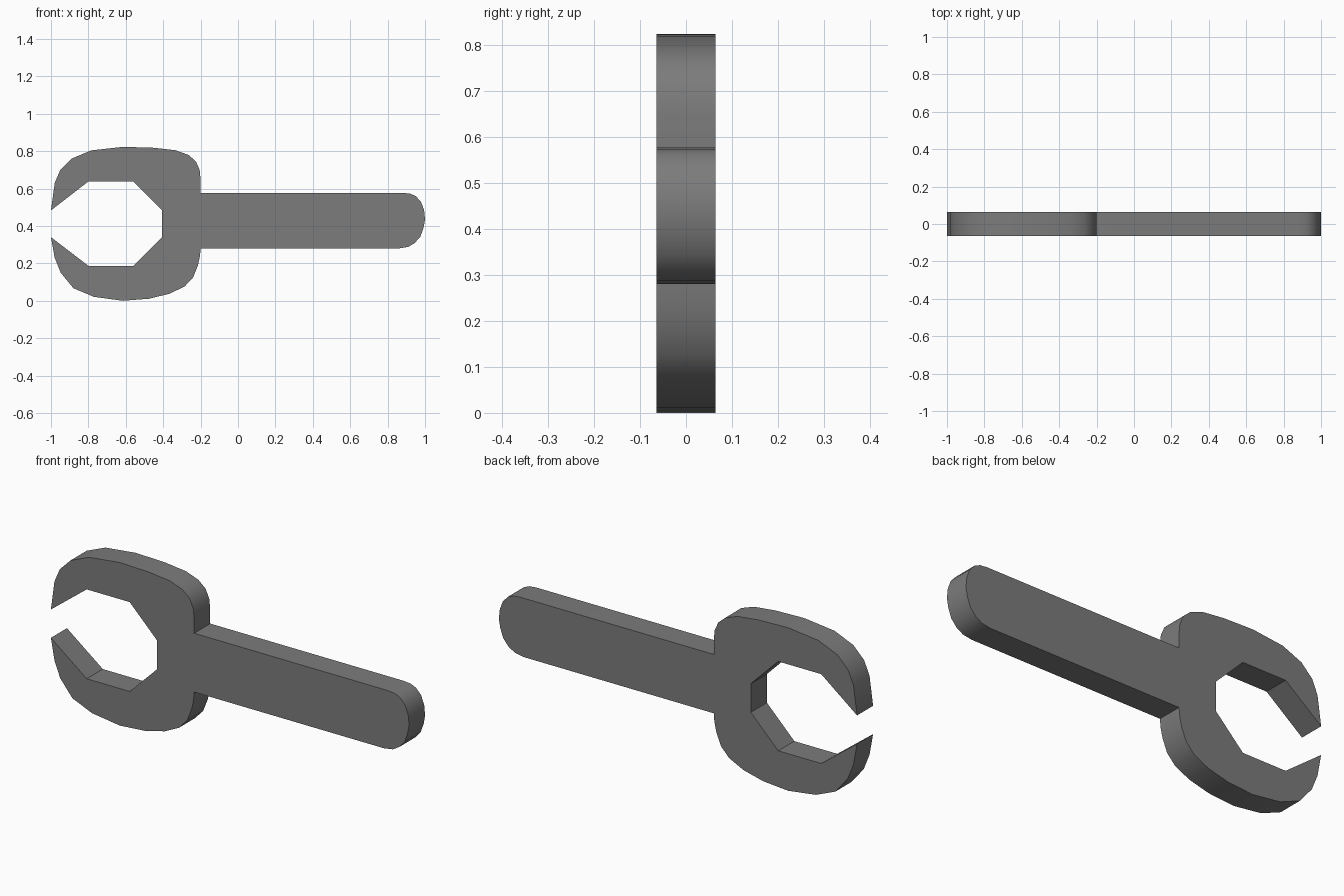
import bpy, bmesh, math

if "Cube" in bpy.data.objects:
    bpy.data.objects.remove(bpy.data.objects["Cube"])

HALF_DEPTH = 0.064

# upper jaw, from handle joint round to the mouth tip
upper_jaw = [(-.2, .577), (-.2, .65), (-.205, .70), (-.225, .745), (-.265, .78),
             (-.335, .805), (-.45, .818), (-.615, .823), (-.785, .804), (-.89, .76),
             (-.95, .70), (-.98, .63), (-1, .483)]
# angular opening of the spanner
opening = [(-.80, .638), (-.56, .638), (-.407, .485), (-.407, .34), (-.56, .187), (-.80, .187)]
# lower jaw, from mouth tip back to the handle joint
lower_jaw = [(-1, .34), (-.98, .23), (-.948, .15), (-.88, .067), (-.77, .021),
             (-.615, 0), (-.475, .011), (-.365, .038), (-.285, .077), (-.24, .125),
             (-.214, .19), (-.203, .24), (-.2, .28)]
# handle with rounded end
handle = [(.86, .28), (.91, .288), (.945, .309), (.975, .343), (.992, .39), (1, .435),
          (.995, .485), (.978, .53), (.95, .56), (.92, .573), (.88, .577)]

# extrude the whole outline through the thickness
bm = bmesh.new()
verts = [bm.verts.new((x, -HALF_DEPTH, z)) for x, z in upper_jaw + opening + lower_jaw + handle]
face = bm.faces.new(verts)
new = bmesh.ops.extrude_face_region(bm, geom=[face], use_keep_orig=True)["geom"]
for v in new:
    if isinstance(v, bmesh.types.BMVert):
        v.co.y = HALF_DEPTH
bmesh.ops.recalc_face_normals(bm, faces=bm.faces[:])
bmesh.ops.triangulate(bm, faces=[f for f in bm.faces if len(f.verts) > 4])

mesh = bpy.data.meshes.new("wrench")
bm.to_mesh(mesh)
bm.free()
wrench = bpy.data.objects.new("wrench", mesh)
bpy.context.collection.objects.link(wrench)

# dark steel
steel = bpy.data.materials.new("dark_steel")
steel.diffuse_color = (0.2, 0.2, 0.2, 1)
steel.use_nodes = True
steel.node_tree.nodes["Principled BSDF"].inputs["Base Color"].default_value = steel.diffuse_color
mesh.materials.append(steel)

# soft rim, sharp corners
bpy.context.view_layer.objects.active = wrench
wrench.select_set(True)
bpy.ops.object.shade_smooth_by_angle(angle=math.radians(35))
